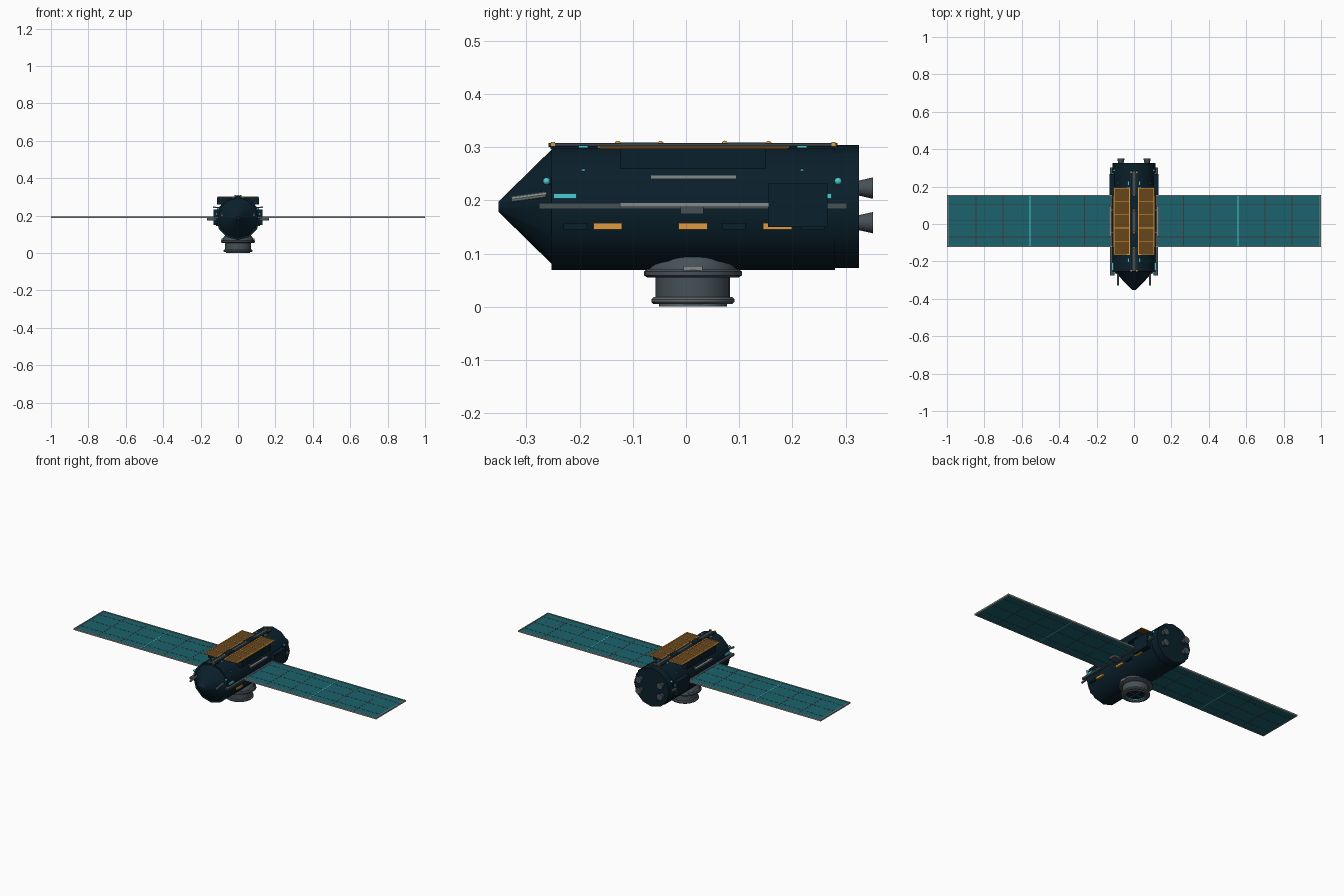
import bpy, bmesh, math
from mathutils import Vector, Matrix

if "Cube" in bpy.data.objects:
    bpy.data.objects.remove(bpy.data.objects["Cube"])


def material(name, r, g, b):
    m = bpy.data.materials.new(name)
    m.diffuse_color = (r, g, b, 1)
    m.use_nodes = True
    m.node_tree.nodes["Principled BSDF"].inputs["Base Color"].default_value = m.diffuse_color
    return m


HULL = material("midnight_hull", 0.003, 0.014, 0.024)
TEAL = material("teal_cell", 0.011, 0.125, 0.155)
STEEL = material("dark_steel", 0.060, 0.082, 0.096)
MID = material("mid_grey", 0.11, 0.13, 0.14)
LIGHT = material("light_grey", 0.22, 0.26, 0.26)
BRONZE = material("bronze_cell", 0.135, 0.062, 0.012)
ORANGE = material("orange_trim", 0.74, 0.33, 0.05)
CYAN = material("cyan_light", 0.07, 0.60, 0.66)
GRID = material("grid_line", 0.045, 0.040, 0.050)

CZ = 0.187          # height of the hull axis


def finish(name, bm, mat, smooth=None):
    bmesh.ops.recalc_face_normals(bm, faces=bm.faces)
    me = bpy.data.meshes.new(name)
    bm.to_mesh(me)
    bm.free()
    me.materials.append(mat)
    ob = bpy.data.objects.new(name, me)
    bpy.context.collection.objects.link(ob)
    if smooth:
        bpy.context.view_layer.objects.active = ob
        bpy.ops.object.select_all(action='DESELECT')
        ob.select_set(True)
        bpy.ops.object.shade_smooth_by_angle(angle=math.radians(smooth))
    return ob


def boxes(name, mat, spans, mirror=False):
    """Join axis-aligned boxes given as (x0, x1, y0, y1, z0, z1)."""
    bm = bmesh.new()
    for s in (1, -1) if mirror else (1,):
        for x0, x1, y0, y1, z0, z1 in spans:
            mid = Vector((s * (x0 + x1) / 2, (y0 + y1) / 2, (z0 + z1) / 2))
            size = Vector((x1 - x0, y1 - y0, z1 - z0))
            bmesh.ops.create_cube(bm, size=1, matrix=Matrix.Translation(mid) @ Matrix.Diagonal(size).to_4x4())
    return finish(name, bm, mat)


def lathe(name, mat, profile, sides, origin, along_y=False, smooth=None, closed=False):
    """Spin (radius, distance) points around z, or around y."""
    bm = bmesh.new()
    rings = []
    for r, d in profile:
        ring = []
        for i in range(sides):
            a = 2 * math.pi * i / sides
            c, s = r * math.cos(a), r * math.sin(a)
            ring.append(bm.verts.new(Vector(origin) + Vector((c, d, s) if along_y else (c, s, d))))
        rings.append(ring)
    pairs = list(zip(rings, rings[1:]))
    if closed:
        pairs.append((rings[-1], rings[0]))
    else:
        bm.faces.new(rings[0])
        bm.faces.new(rings[-1])
    for a, b in pairs:
        for i in range(sides):
            j = (i + 1) % sides
            bm.faces.new((a[i], a[j], b[j], b[i]))
    return finish(name, bm, mat, smooth)


def rod(name, mat, a, b, r, sides=8):
    a, b = Vector(a), Vector(b)
    bm = bmesh.new()
    rot = (b - a).to_track_quat('Z', 'Y').to_matrix().to_4x4()
    bmesh.ops.create_cone(bm, cap_ends=True, segments=sides, radius1=r, radius2=r,
                          depth=(b - a).length, matrix=Matrix.Translation((a + b) / 2) @ rot)
    return finish(name, bm, mat, 40)


def ball(name, mat, centre, r):
    bm = bmesh.new()
    bmesh.ops.create_uvsphere(bm, u_segments=10, v_segments=6, radius=r, matrix=Matrix.Translation(centre))
    return finish(name, bm, mat, 60)


# Hull barrel, nose cone and stern section
lathe("hull", HULL, [(0.1175, -0.253), (0.1175, 0.28)], 12, (0, 0, CZ), True, 35)
lathe("nose_cone", HULL, [(0.010, -0.352), (0.107, -0.253)], 12, (0, 0, CZ + 0.001), True, 35)
lathe("stern", HULL, [(0.1155, 0.28), (0.1155, 0.325)], 12, (0, 0, CZ + 0.001), True, 35)

# Stern thrusters
for x in (-0.07, 0.07):
    for z in (0.158, 0.223):
        lathe("thruster", STEEL, [(0.013, 0.32), (0.020, 0.351)], 12, (x, 0, z), True, 35)

# Solar wings: cells, pale frame, grid lines and bright centre stripe
Z0, Z1 = 0.189, 0.194
Y0, Y1 = -0.124, 0.156
boxes("wing_cells", TEAL, [(0.11, 0.995, Y0 + 0.005, Y1 - 0.005, Z0, Z1)], True)
boxes("wing_frame", LIGHT, [
    (0.11, 1.0, Y0, Y0 + 0.007, Z0 - 0.002, Z1 + 0.002),
    (0.11, 1.0, Y1 - 0.007, Y1, Z0 - 0.002, Z1 + 0.002),
    (0.993, 1.0, Y0, Y1, Z0 - 0.002, Z1 + 0.002)], True)
lines = [(x - 0.002, x + 0.002, Y0 + 0.007, Y1 - 0.007, Z0 - 0.0005, Z1 + 0.0005)
         for x in (0.265, 0.41, 0.70, 0.845)]
lines += [(0.11, 0.993, y - 0.002, y + 0.002, Z0 - 0.0005, Z1 + 0.0005) for y in (-0.07, 0.017, 0.105)]
boxes("wing_grid", GRID, lines, True)
boxes("wing_stripe", CYAN, [(0.5525, 0.5575, Y0 + 0.007, Y1 - 0.007, Z0 - 0.001, Z1 + 0.001)], True)
boxes("wing_joint", STEEL, [(0.10, 0.165, -0.01, 0.033, 0.174, 0.189)], True)

# Side rails, handrails and equipment boxes
boxes("side_rail", STEEL, [(0.105, 0.129, -0.276, 0.303, 0.184, 0.195)], True)
boxes("handrail", LIGHT, [(0.120, 0.134, -0.067, 0.095, 0.240, 0.248)], True)
boxes("handrail_post", STEEL, [(0.09, 0.125, y, y + 0.01, 0.241, 0.247) for y in (-0.05, 0.07)], True)
boxes("equipment_box", HULL, [(0.09, 0.132, 0.154, 0.266, 0.150, 0.232)], True)

# Side windows, alternately lit and dark
lit, dark = [], []
for i, y in enumerate((-0.208, -0.147, 0.013, 0.090, 0.172, 0.238)):
    wide = 0.027 if i in (1, 2, 4) else 0.022
    (lit if i in (1, 2, 4) else dark).append((0.10, 0.117, y - wide, y + wide, 0.145, 0.157))
boxes("lit_window", ORANGE, lit, True)
boxes("dark_window", HULL, dark, True)
boxes("side_marker", CYAN, [(0.10, 0.120, -0.249, -0.206, 0.203, 0.213),
                            (0.10, 0.120, 0.230, 0.273, 0.203, 0.213)], True)

# Beacons and forward antennas
for s in (-1, 1):
    for y in (-0.262, 0.286):
        ball("beacon", CYAN, (s * 0.105, y, 0.236), 0.007)
    rod("beacon_arm", STEEL, (s * 0.09, -0.25, 0.23), (s * 0.105, -0.262, 0.236), 0.003)
    rod("antenna", LIGHT, (s * 0.086, -0.328, 0.202), (s * 0.086, -0.24, 0.214), 0.006)

# Roof pods carrying the bronze collectors
boxes("roof_pod", HULL, [(0.03, 0.113, -0.124, 0.150, 0.259, 0.297)], True)
boxes("collector", BRONZE, [(0.022, 0.110, -0.163, 0.192, 0.2965, 0.301)], True)
trim = [(x - 0.003, x + 0.003, -0.166, 0.194, 0.298, 0.3022) for x in (0.024, 0.107)]
trim += [(0.024, 0.107, y - 0.002, y + 0.002, 0.298, 0.3022)
         for y in (-0.163, -0.092, -0.021, 0.050, 0.121, 0.192)]
boxes("collector_trim", ORANGE, trim, True)

# Dorsal spine with rails, hatches, clamps and knobs
boxes("spine", HULL, [(-0.022, 0.022, -0.255, 0.28, 0.296, 0.302)])
for s in (-1, 1):
    rod("spine_rail", STEEL, (s * 0.015, -0.258, 0.304), (s * 0.015, 0.285, 0.304), 0.004)
boxes("spine_strip", STEEL, [(-0.008, 0.008, -0.25, 0.28, 0.300, 0.306)])
boxes("spine_hatch", HULL, [(-0.018, 0.018, y - 0.035, y + 0.035, 0.300, 0.3085) for y in (-0.088, 0.114)])
boxes("rail_clamp", ORANGE, [(s * 0.015 - 0.005, s * 0.015 + 0.005, y - 0.0035, y + 0.0035, 0.297, 0.310)
                             for s in (-1, 1) for y in (-0.25, 0.277)])
for y in (-0.128, -0.048, 0.073, 0.155):
    ball("spine_knob", ORANGE, (0, y, 0.306), 0.006)
boxes("spine_marker", CYAN, [(0.026, 0.034, y - 0.009, y + 0.009, 0.298, 0.303) for y in (-0.193, 0.218)], True)
boxes("shoulder_light", CYAN, [(0.085, 0.092, y - 0.003, y + 0.003, 0.255, 0.259) for y in (-0.193, 0.218)], True)

# Docking port: domed adapter, collar and hollow mouth
DY = 0.013
lathe("dock_dome", STEEL, [(0.083, 0.066), (0.080, 0.080), (0.071, 0.092), (0.055, 0.099)],
      24, (0, DY, 0), False, 40)
lathe("dock_collar", STEEL, [(0.086, 0.055), (0.092, 0.059), (0.092, 0.066), (0.086, 0.071)],
      24, (0, DY, 0), False, 40)
lathe("dock_tube", STEEL, [(0.070, 0.058), (0.070, 0.008), (0.056, 0.008), (0.056, 0.058)],
      24, (0, DY, 0), False, 40, True)
lathe("dock_rim", MID, [(0.074, 0.005), (0.078, 0.009), (0.078, 0.014), (0.074, 0.018), (0.058, 0.018), (0.058, 0.005)],
      24, (0, DY, 0), False, 40, True)
lathe("dock_lip", MID, [(0.064, 0.0), (0.064, 0.007), (0.056, 0.007), (0.056, 0.0)],
      24, (0, DY, 0), False, 40, True)
lathe("dock_hatch", HULL, [(0.057, 0.012), (0.057, 0.024)], 24, (0, DY, 0))
lathe("dock_light_ring", CYAN, [(0.055, 0.008), (0.055, 0.013), (0.050, 0.013), (0.050, 0.008)],
      24, (0, DY, 0), False, 40, True)
boxes("hatch_cross", STEEL, [(-0.044, 0.044, DY - 0.004, DY + 0.004, 0.008, 0.013),
                             (-0.004, 0.004, DY - 0.044, DY + 0.044, 0.008, 0.013)])
boxes("dock_latch", LIGHT, [(0.076, 0.088, DY - 0.018, DY + 0.018, 0.066, 0.077)], True)
